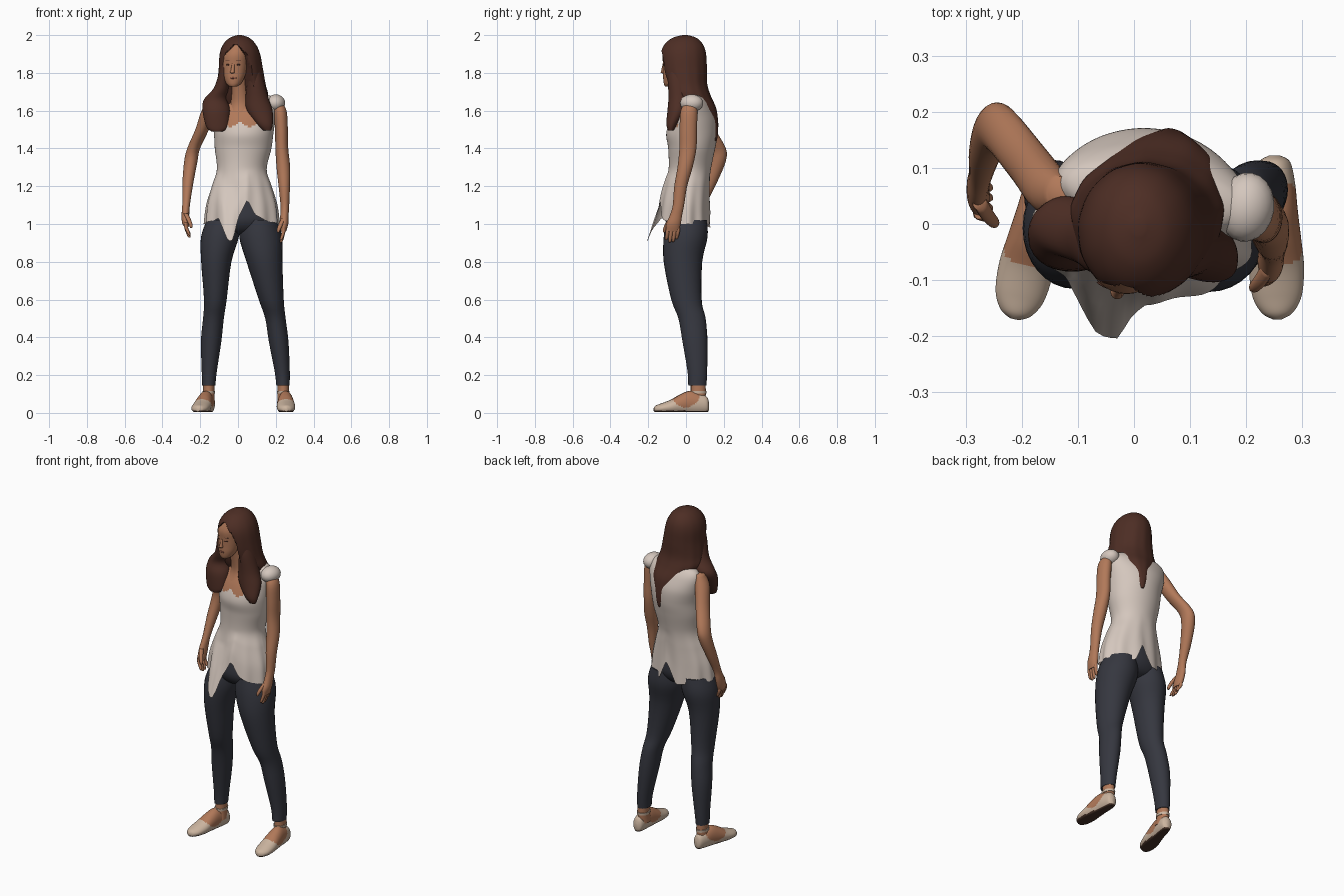
import bpy, bmesh, math
from mathutils import Vector, Matrix


def material(name, rgb):
    m = bpy.data.materials.new(name)
    m.diffuse_color = (*rgb, 1)
    return m


SKIN = material("skin", (0.44, 0.19, 0.10))
CLOTH = material("off_white_cloth", (0.66, 0.57, 0.51))
DENIM = material("dark_denim", (0.036, 0.038, 0.050))
HAIR = material("brown_hair", (0.075, 0.027, 0.018))
SHOE = material("beige_leather", (0.60, 0.46, 0.35))
SOLE = material("dark_sole", (0.06, 0.03, 0.02))
LIPS = material("lips", (0.34, 0.11, 0.075))


def lerp(table, v):
    """Piecewise linear lookup in a short sorted list of pairs."""
    if v <= table[0][0]:
        return table[0][1]
    for (a, fa), (b, fb) in zip(table, table[1:]):
        if v <= b:
            return fa + (fb - fa) * (v - a) / (b - a)
    return table[-1][1]


def smooth_rings(rings, steps):
    """Catmull-Rom interpolation of ring parameters."""
    out, last = [], len(rings) - 1
    for i in range(last):
        p = [rings[max(0, min(last, i + k))] for k in (-1, 0, 1, 2)]
        for s in range(steps):
            t = s / steps
            out.append([0.5 * (2 * b + (c - a) * t + (2 * a - 5 * b + 4 * c - d) * t * t
                               + (3 * b - a - 3 * c + d) * t ** 3) for a, b, c, d in zip(*p)])
    return out + [list(rings[-1])]


def loft(name, rings, mats, n=24, steps=4, shape=None, rule=None, caps=(True, True),
         matrix=None, angle=60):
    """Skin through elliptical rings (x, y, z, rx, ry)."""
    bm = bmesh.new()
    loops = []
    for x, y, z, rx, ry in smooth_rings(rings, steps):
        loop = []
        for i in range(n):
            a = 2 * math.pi * i / n
            co = Vector((x + rx * math.cos(a), y + ry * math.sin(a), z))
            if shape:
                co = shape(co, a, Vector((x, y, z)))
            loop.append(bm.verts.new(co))
        loops.append(loop)
    for lo, hi in zip(loops, loops[1:]):
        for i in range(n):
            j = (i + 1) % n
            bm.faces.new((lo[i], lo[j], hi[j], hi[i]))
    for use, loop in zip(caps, (loops[0], loops[-1])):
        if use:
            bm.faces.new(loop)
    if rule:
        for f in bm.faces:
            f.material_index = rule(f.calc_center_median())
    if matrix:
        bm.transform(matrix)
    bmesh.ops.recalc_face_normals(bm, faces=bm.faces)
    return finish(name, bm, mats, angle)


def finish(name, bm, mats, angle=60):
    me = bpy.data.meshes.new(name)
    bm.to_mesh(me)
    bm.free()
    for m in mats:
        me.materials.append(m)
    ob = bpy.data.objects.new(name, me)
    bpy.context.collection.objects.link(ob)
    bpy.context.view_layer.objects.active = ob
    ob.select_set(True)
    bpy.ops.object.shade_smooth_by_angle(angle=math.radians(angle))
    ob.select_set(False)
    return ob


def ellipsoid(name, loc, size, mat, yaw=0):
    bm = bmesh.new()
    bmesh.ops.create_uvsphere(bm, u_segments=20, v_segments=12, radius=1)
    bm.transform(Matrix.Translation(loc) @ Matrix.Rotation(yaw, 4, 'Z') @ Matrix.Diagonal((*size, 1)))
    return finish(name, bm, [mat])


# Blouse: twisted torso, pleated skirt with front and back slits, and a drooping front tail
FRONT_HEM = [(-.19, 1.0), (-.1, 1.03), (-.075, .97), (-.06, .92), (-.035, .905), (-.015, .96), (0, 1.03),
             (.05, 1.13), (.09, 1.05), (.14, 1.02), (.22, 1.0)]
BACK_HEM = [(-.18, 1.0), (-.02, .98), (.045, 1.10), (.09, .99), (.22, 1.0)]


def blouse_shape(co, a, c):
    z = co.z
    if z > 1.3:
        turn = -math.radians(9) * min(1, (z - 1.3) / .2)
        co = c + Matrix.Rotation(turn, 3, 'Z') @ (co - c)
    if z < 1.3:
        k = (1.3 - z) / .3
        hem = lerp(FRONT_HEM if math.sin(a) < 0 else BACK_HEM, co.x)
        co = c + (co - c) * (1 + .03 * k * math.sin(11 * a))
        co.z = 1.3 - k * (1.3 - hem)
        if math.sin(a) < 0 and -.12 < co.x < .02:
            w = min(1, 1.5 * (1 - abs(co.x + .05) / .07))
            co.y -= max(0, 1.2 - co.z) * .25 * max(0, w)
    return co


def blouse_rule(c):
    neckline = 1.525 + .012 * math.cos((c.x - .01) * 60)
    return int(c.z > neckline and -.14 < c.x < .165 and c.y < .035 and (c.z < 1.62 or c.x < .1))


loft("blouse", [(.02, -.006, 1.0, .198, .135), (.02, -.002, 1.1, .187, .127), (.02, .008, 1.2, .158, .118),
                (.02, .02, 1.29, .132, .112), (.027, .03, 1.4, .15, .124), (.03, .032, 1.48, .158, .136),
                (.03, .045, 1.56, .17, .122), (.035, .052, 1.63, .178, .088),
                (.035, .052, 1.67, .158, .062), (.03, .05, 1.69, .1, .045)],
     [CLOTH, SKIN], n=96, steps=8, shape=blouse_shape, caps=(False, True), rule=blouse_rule)
ellipsoid("cap_sleeve_left", (.2, .03, 1.64), (.05, .062, .046), CLOTH, -.15)

# Trousers: pelvis and two slim legs
loft("trouser_hips", [(.015, .0, .945, .02, .03), (.02, .003, .965, .14, .08), (.02, .003, 1.02, .18, .112),
                      (.02, .005, 1.1, .168, .108), (.02, .01, 1.2, .14, .1)], [DENIM], n=40)
loft("trouser_leg_right", [(-.155, .06, .145, .035, .045), (-.152, .06, .22, .04, .05),
                           (-.142, .05, .38, .054, .064), (-.13, .032, .5, .055, .07),
                           (-.12, .005, .6, .06, .078), (-.115, -.012, .8, .08, .098),
                           (-.096, -.002, .93, .1, .113), (-.08, .003, 1.02, .085, .105)], [DENIM], n=32)
loft("trouser_leg_left", [(.238, .06, .145, .035, .048), (.234, .06, .22, .04, .052),
                          (.215, .047, .38, .052, .066), (.198, .032, .5, .054, .072),
                          (.176, .002, .6, .066, .08), (.14, -.016, .8, .095, .102),
                          (.12, -.002, .93, .113, .116), (.11, .003, 1.02, .095, .108)], [DENIM], n=32)


# Feet: flat shoes with bare instep, dark sole and ankle strap
def shoe_rule(c):
    if c.y < .012:
        return 2
    open_top = .028 + .05 * abs((c.z - .125) / .075) ** 2
    return 1 if c.y > open_top and .05 < c.z < .2 else 0


def flat_sole(co, a, c):
    co.y = max(co.y, .004 if c.y < .07 else 0)
    return co


for side, heel, toe, ankle in (("right", (-.148, .115), (-.212, -.165), (-.155, .062)),
                               ("left", (.25, .122), (.256, -.176), (.24, .065))):
    d = Vector((toe[0] - heel[0], toe[1] - heel[1], 0)).normalized()
    across = Vector((0, 0, 1)).cross(d)
    m = Matrix((across, Vector((0, 0, 1)), d)).transposed().to_4x4()
    m.translation = (heel[0], heel[1], 0)
    loft("shoe_" + side, [(0, .035, 0, .01, .02), (0, .042, .012, .028, .043), (0, .048, .05, .036, .054),
                          (0, .054, .1, .04, .062), (0, .045, .15, .045, .053), (0, .032, .2, .049, .038),
                          (0, .024, .25, .044, .027), (0, .02, .28, .028, .02), (0, .018, .292, .008, .01)],
         [SHOE, SKIN, SOLE], n=48, steps=8, shape=flat_sole, rule=shoe_rule, matrix=m)
    ax, ay = ankle
    loft("ankle_" + side, [(ax, ay - .01, .05, .033, .045), (ax, ay, .1, .03, .04),
                           (ax, ay, .17, .03, .038)], [SKIN])
    loft("ankle_strap_" + side, [(ax, ay, .102, .033, .043), (ax, ay, .116, .034, .044)], [SHOE], steps=1)

# Arms: the right one bent backwards, the left one hanging
loft("arm_right", [(-.13, .055, 1.66, .025, .03), (-.155, .065, 1.6, .038, .046), (-.19, .11, 1.5, .036, .046),
                   (-.235, .165, 1.4, .034, .046), (-.25, .168, 1.33, .035, .042), (-.265, .13, 1.22, .029, .034),
                   (-.273, .09, 1.12, .021, .026), (-.278, .07, 1.06, .02, .034), (-.277, .052, 1.01, .02, .036),
                   (-.273, .045, .985, .012, .03)], [SKIN])
loft("arm_left", [(.21, .025, 1.645, .02, .025), (.223, .016, 1.6, .034, .044), (.23, .012, 1.5, .034, .046),
                  (.232, .01, 1.4, .034, .045), (.24, -.005, 1.3, .036, .04), (.245, -.028, 1.2, .03, .034),
                  (.248, -.04, 1.1, .023, .03), (.246, -.052, 1.05, .022, .032), (.243, -.066, 1.0, .023, .038),
                  (.24, -.072, .96, .014, .034)], [SKIN])

# Hands: four fingers and a thumb on each
for side, x, y, z, lean in (("right", -.276, .045, 1.01, .03), ("left", .241, -.07, .985, -.02)):
    s = 1 if side == "right" else -1
    for i in range(4):
        fy = y + (i - 1.5) * .018
        drop = (.07, .082, .08, .065)[i]
        loft(f"finger_{side}_{i + 1}", [(x + lean * .7, fy - .008, z - drop, .004, .005),
                                        (x + lean * .5, fy - .006, z - drop + .01, .008, .009),
                                        (x, fy, z - .025, .01, .011), (x, fy, z, .009, .01)], [SKIN], n=10, steps=3)
    loft("thumb_" + side, [(x + s * .028, y - .045, z - .03, .005, .005), (x + s * .026, y - .042, z - .015, .01, .01),
                           (x + s * .014, y - .028, z + .015, .012, .013), (x, y - .005, z + .045, .012, .016)],
         [SKIN], n=12, steps=3)

# Neck and head
loft("neck", [(.02, .02, 1.57, .1, .09), (.015, .02, 1.63, .064, .066), (.008, .0, 1.7, .047, .05),
              (0, -.02, 1.8, .045, .05)], [SKIN])
loft("head", [(-.025, -.088, 1.728, .02, .022), (-.023, -.077, 1.742, .038, .04), (-.02, -.067, 1.775, .054, .054),
              (-.018, -.06, 1.81, .062, .061), (-.016, -.055, 1.85, .067, .067), (-.012, -.052, 1.9, .067, .072),
              (0, -.045, 1.95, .05, .06)], [SKIN], n=32)
loft("nose", [(-.03, -.12, 1.797, .006, .006), (-.03, -.121, 1.803, .012, .013), (-.028, -.119, 1.815, .01, .012),
              (-.025, -.117, 1.85, .007, .006)], [SKIN], n=14)


def face_y(x):
    return -.055 - .067 * math.sqrt(1 - ((x + .016) / .067) ** 2)


for side, x in (("right", -.053), ("left", .002)):
    yaw = (x + .016) * 12
    ellipsoid("eye_" + side, (x, face_y(x) + .001, 1.843), (.011, .003, .004), HAIR, yaw)
    ellipsoid("eyebrow_" + side, (x, face_y(x) + .001, 1.864), (.015, .003, .002), HAIR, yaw)
ellipsoid("mouth", (-.026, -.1175, 1.773), (.018, .005, .005), LIPS, -.1)

# Hair: long cap with an opening for the face, tapering to a point on the back
GAP = [(1.6, .55), (1.68, .6), (1.75, .68), (1.83, .66), (1.89, .52), (1.935, .12), (1.945, 0)]


def hair_shape(co, a, c):
    off = abs((a - math.radians(256) + math.pi) % (2 * math.pi) - math.pi)
    gap = lerp(GAP, co.z)
    t = max(0, min(1, (gap + .1 - off) / .12)) if gap > 0 else 0
    if t:
        return c + (co - c) * (1 - .6 * t)
    return c + (co - c) * (1 + .006 * math.sin(13 * a) * min(1, (2.0 - co.z) / .2))


loft("hair", [(.07, .15, 1.44, .008, .012), (.068, .138, 1.47, .025, .03), (.06, .105, 1.53, .058, .065),
              (.05, .062, 1.61, .105, .098), (.025, .02, 1.68, .135, .11), (.018, .0, 1.74, .128, .112),
              (.015, -.01, 1.82, .117, .12), (.01, -.014, 1.9, .107, .12), (.008, -.012, 1.95, .087, .102),
              (.008, -.008, 1.985, .053, .064), (.008, -.005, 2.0, .012, .014)],
     [HAIR], n=96, steps=6, shape=hair_shape)

# Front hair locks falling over the shoulders
loft("hair_lock_right", [(-.11, -.066, 1.49, .03, .016), (-.11, -.055, 1.515, .058, .03),
                         (-.115, -.028, 1.6, .073, .053), (-.118, -.005, 1.66, .062, .055),
                         (-.088, -.022, 1.72, .04, .05), (-.075, -.04, 1.8, .026, .045),
                         (-.07, -.045, 1.85, .018, .04)], [HAIR], n=28)
loft("hair_lock_left", [(.155, -.08, 1.495, .02, .014), (.142, -.074, 1.53, .042, .03),
                        (.115, -.048, 1.6, .068, .05), (.1, -.038, 1.67, .06, .055),
                        (.092, -.04, 1.77, .042, .055), (.085, -.04, 1.83, .03, .045)], [HAIR], n=28)
